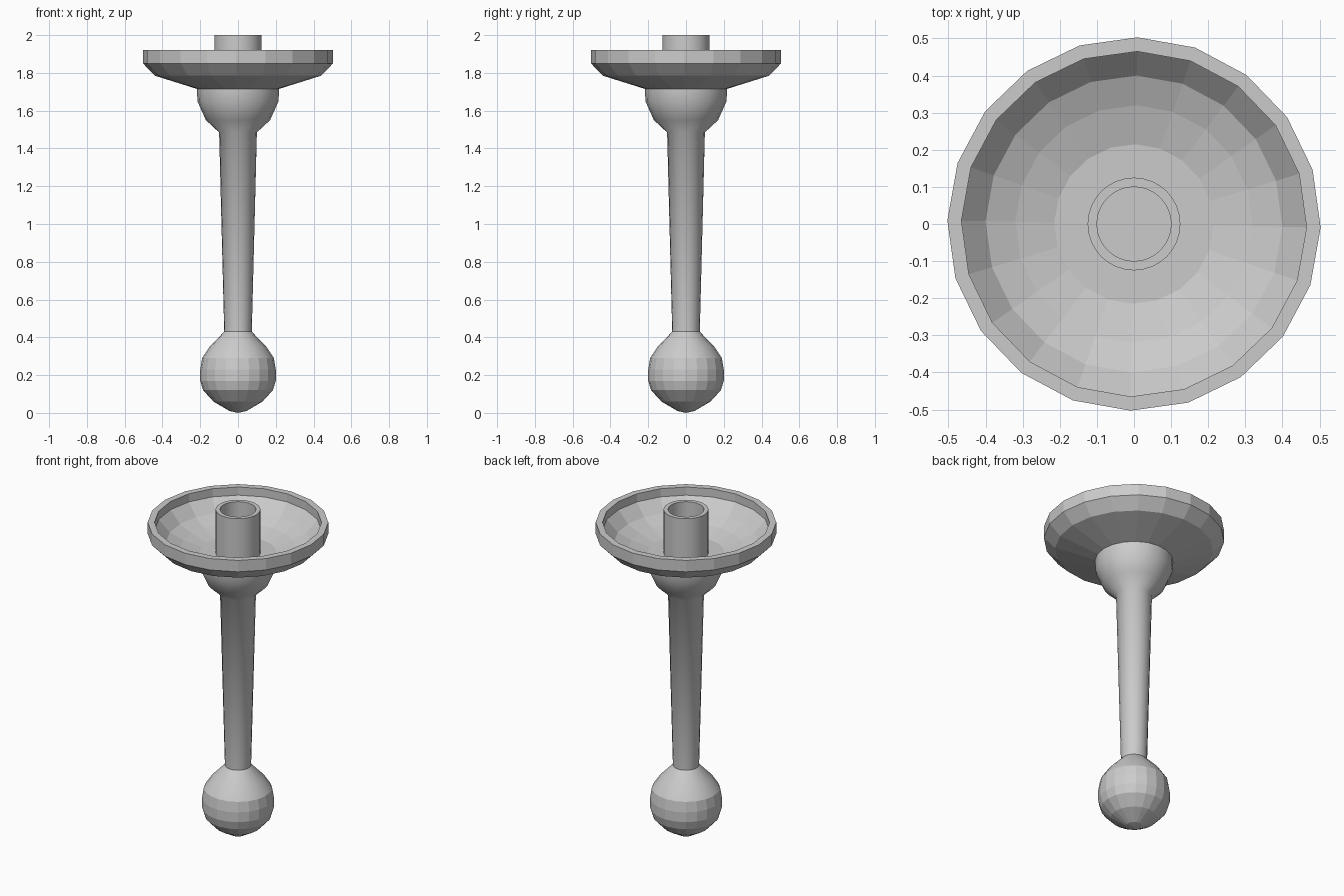
import bpy, bmesh, math

if "Cube" in bpy.data.objects:
    bpy.data.objects.remove(bpy.data.objects["Cube"])


def lathe(name, profile, sides, smooth_above=None, smooth_angle=None, turn=0.0):
    """Spin (radius, z) points round the z axis; zero radius closes to a point."""
    bm = bmesh.new()
    rings = []
    for r, z in profile:
        if r == 0:
            rings.append([bm.verts.new((0, 0, z))] * sides)
        else:
            rings.append([bm.verts.new((r * math.cos(turn + math.tau * i / sides),
                                        r * math.sin(turn + math.tau * i / sides), z))
                          for i in range(sides)])
    for low, high in zip(rings, rings[1:]):
        for i in range(sides):
            j = (i + 1) % sides
            corners = list(dict.fromkeys((low[i], low[j], high[j], high[i])))
            bm.faces.new(corners)
    if smooth_above is not None:
        for f in bm.faces:
            f.smooth = f.calc_center_median().z > smooth_above
    mesh = bpy.data.meshes.new(name)
    bm.to_mesh(mesh)
    bm.free()
    obj = bpy.data.objects.new(name, mesh)
    bpy.context.collection.objects.link(obj)
    if smooth_angle:
        bpy.ops.object.select_all(action='DESELECT')
        obj.select_set(True)
        bpy.context.view_layer.objects.active = obj
        bpy.ops.object.shade_smooth_by_angle(angle=math.radians(smooth_angle))
    return obj


TURN = math.radians(-1.1)

# Ball at the foot: faceted lower half, smooth shoulder
lathe("ball_foot", [(0, 0), (0.045, 0.01), (0.13, 0.06), (0.185, 0.12), (0.2, 0.17),
                    (0.2, 0.23), (0.19, 0.29), (0.15, 0.35), (0.073, 0.43)],
      20, smooth_above=0.29, turn=TURN)

# Tapered stem flaring into a cup under the dish
lathe("stem", [(0.073, 0.43), (0.1, 1.485), (0.17, 1.55), (0.215, 1.65), (0.217, 1.715)],
      20, smooth_angle=60, turn=TURN)

# Flat-faced drip dish: underside, rim, then inside down to the floor
lathe("drip_dish", [(0.217, 1.715), (0.44, 1.785), (0.503, 1.85), (0.503, 1.92),
                    (0.465, 1.92), (0.465, 1.87), (0.4, 1.80), (0.32, 1.765),
                    (0.215, 1.735), (0, 1.735)], 20, turn=TURN)

# Hollow candle socket
lathe("candle_socket", [(0.125, 1.735), (0.125, 2.0), (0.1, 2.0), (0.1, 1.735)],
      32, smooth_angle=30)
